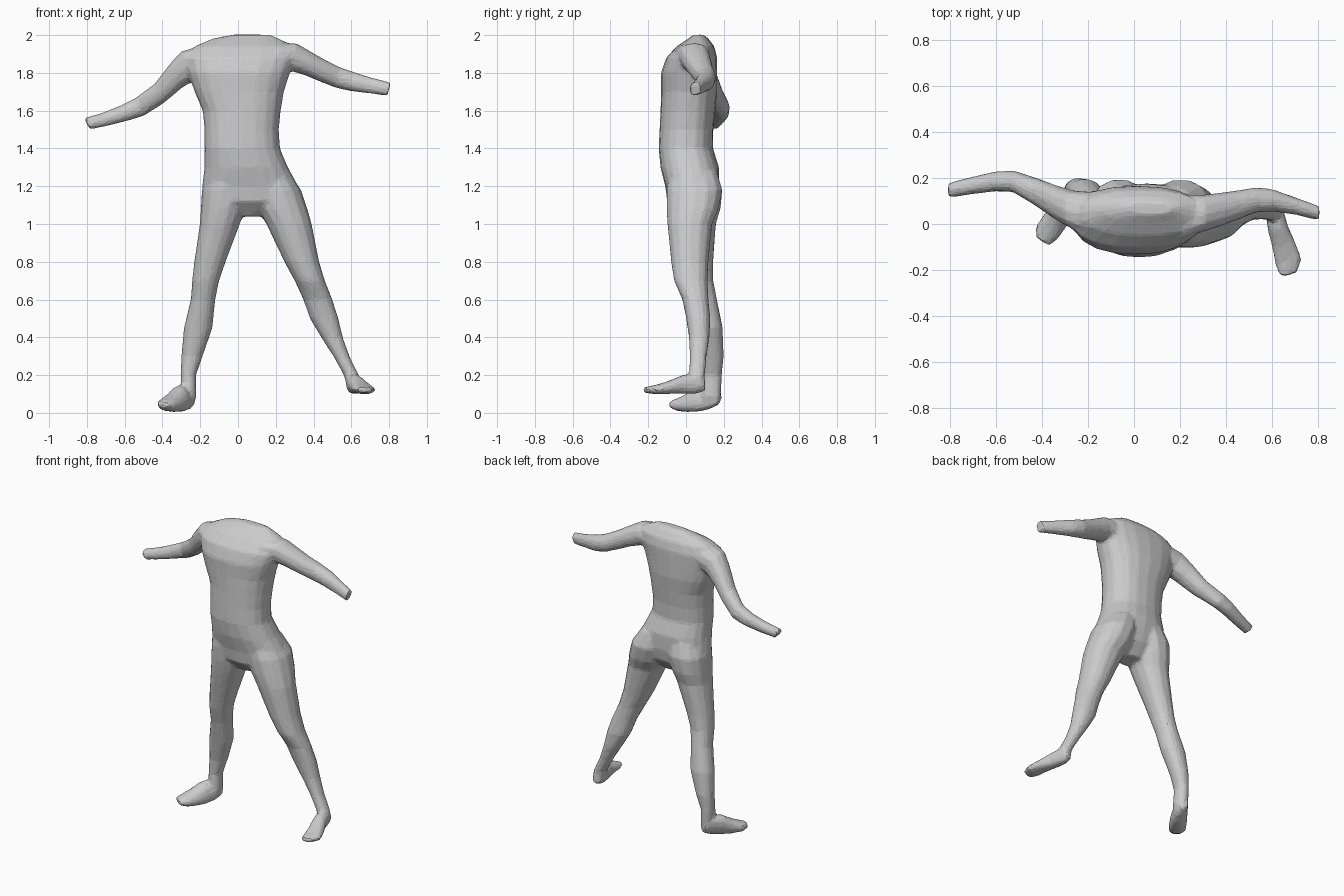
import bpy, bmesh, math
from mathutils import Vector

bm = bmesh.new()


def loft(rings, u, v, sides=14, power=2.2):
    """Closed tube; each ring is (x, y, z, half size along u, half size along v)."""
    u, v = Vector(u).normalized(), Vector(v).normalized()
    loops = []
    for x, y, z, a, b in rings:
        loop = []
        for i in range(sides):
            t = 2 * math.pi * i / sides
            c, s = math.cos(t), math.sin(t)
            c = math.copysign(abs(c) ** (2 / power), c)
            s = math.copysign(abs(s) ** (2 / power), s)
            loop.append(bm.verts.new(Vector((x, y, z)) + u * a * c + v * b * s))
        loops.append(loop)
    faces = [bm.faces.new(loops[0][::-1]), bm.faces.new(loops[-1])]
    for p, q in zip(loops, loops[1:]):
        for i in range(sides):
            j = (i + 1) % sides
            faces.append(bm.faces.new((p[i], p[j], q[j], q[i])))
    bmesh.ops.recalc_face_normals(bm, faces=faces)


def upright(spans, **kw):
    """Horizontal rings given as (z, x min, x max, y min, y max)."""
    loft([((x0 + x1) / 2, (y0 + y1) / 2, z, (x1 - x0) / 2, (y1 - y0) / 2)
          for z, x0, x1, y0, y1 in spans], (1, 0, 0), (0, 1, 0), **kw)


# Torso with the sloping neck stump
upright([(1.04, -.01, .13, -.03, .10), (1.12, -.17, .31, -.10, .16),
         (1.20, -.19, .32, -.11, .175), (1.30, -.178, .265, -.135, .175),
         (1.40, -.177, .222, -.145, .143), (1.50, -.178, .216, -.14, .145),
         (1.60, -.187, .226, -.135, .155), (1.70, -.23, .243, -.132, .165),
         (1.80, -.265, .275, -.132, .165), (1.88, -.28, .31, -.105, .165),
         (1.94, -.23, .30, -.05, .15), (1.98, -.14, .22, .01, .12),
         (2.002, -.03, .17, .04, .095)], sides=20, power=2.3)

# Legs
upright([(1.28, -.155, .07, -.10, .165), (1.18, -.192, .07, -.10, .195),
         (1.08, -.197, .04, -.09, .185), (1.0, -.202, .01, -.075, .16),
         (.80, -.232, -.065, -.03, .145), (.70, -.243, -.10, -.01, .145),
         (.60, -.25, -.12, .02, .165), (.45, -.287, -.135, .055, .195),
         (.30, -.30, -.187, .085, .20), (.20, -.305, -.222, .09, .19),
         (.08, -.30, -.22, .08, .185)])
upright([(1.28, .06, .265, -.09, .165), (1.18, .07, .335, -.105, .195),
         (1.08, .10, .368, -.105, .175), (1.0, .15, .39, -.10, .14),
         (.80, .245, .43, -.08, .12), (.70, .30, .46, -.065, .115),
         (.60, .345, .50, -.02, .12), (.50, .38, .532, .0, .13),
         (.40, .44, .555, .015, .125), (.30, .505, .59, .02, .11),
         (.20, .56, .64, .015, .10), (.14, .575, .65, .01, .10)])

# Feet, heel to toe
loft([(-.25, .175, .08, .03, .035), (-.27, .13, .085, .042, .065),
      (-.305, .07, .075, .05, .07), (-.345, .01, .053, .055, .05),
      (-.38, -.04, .043, .055, .035), (-.40, -.075, .045, .035, .02)],
     (.83, -.55, 0), (-.2, 0, 1))
loft([(.605, .10, .145, .025, .03), (.61, .05, .155, .04, .055),
      (.625, -.02, .15, .045, .05), (.65, -.09, .135, .052, .035),
      (.67, -.16, .123, .06, .025), (.67, -.222, .122, .038, .015)],
     (1, .2, 0), (0, 0, 1))

# Arms, shoulder to cut wrist
loft([(-.17, .04, 1.86, .10, .09), (-.26, .06, 1.84, .085, .085),
      (-.33, .09, 1.782, .075, .07), (-.415, .135, 1.692, .062, .056),
      (-.52, .185, 1.62, .047, .053), (-.60, .185, 1.588, .044, .046),
      (-.70, .167, 1.555, .038, .039), (-.80, .147, 1.53, .033, .035)],
     (0, 1, 0), (-.5, 0, .87), sides=12)
loft([(.20, .03, 1.885, .10, .075), (.29, .045, 1.885, .082, .075),
      (.37, .062, 1.85, .074, .065), (.44, .08, 1.815, .065, .06),
      (.53, .105, 1.775, .055, .056), (.60, .103, 1.755, .049, .052),
      (.70, .078, 1.733, .038, .043), (.80, .048, 1.714, .032, .037)],
     (0, 1, 0), (.25, 0, .97), sides=12)

mesh = bpy.data.meshes.new("headless_body")
bm.to_mesh(mesh)
bm.free()
body = bpy.data.objects.new("headless_body", mesh)
bpy.context.collection.objects.link(body)

# Fuse the parts into one skin, soften the joins, then thin to low-poly facets
fuse = body.modifiers.new("fuse", 'REMESH')
fuse.mode = 'VOXEL'
fuse.voxel_size = 0.011
soften = body.modifiers.new("soften", 'SMOOTH')
soften.factor = 0.5
soften.iterations = 5
thin = body.modifiers.new("thin", 'DECIMATE')
thin.ratio = 0.09
